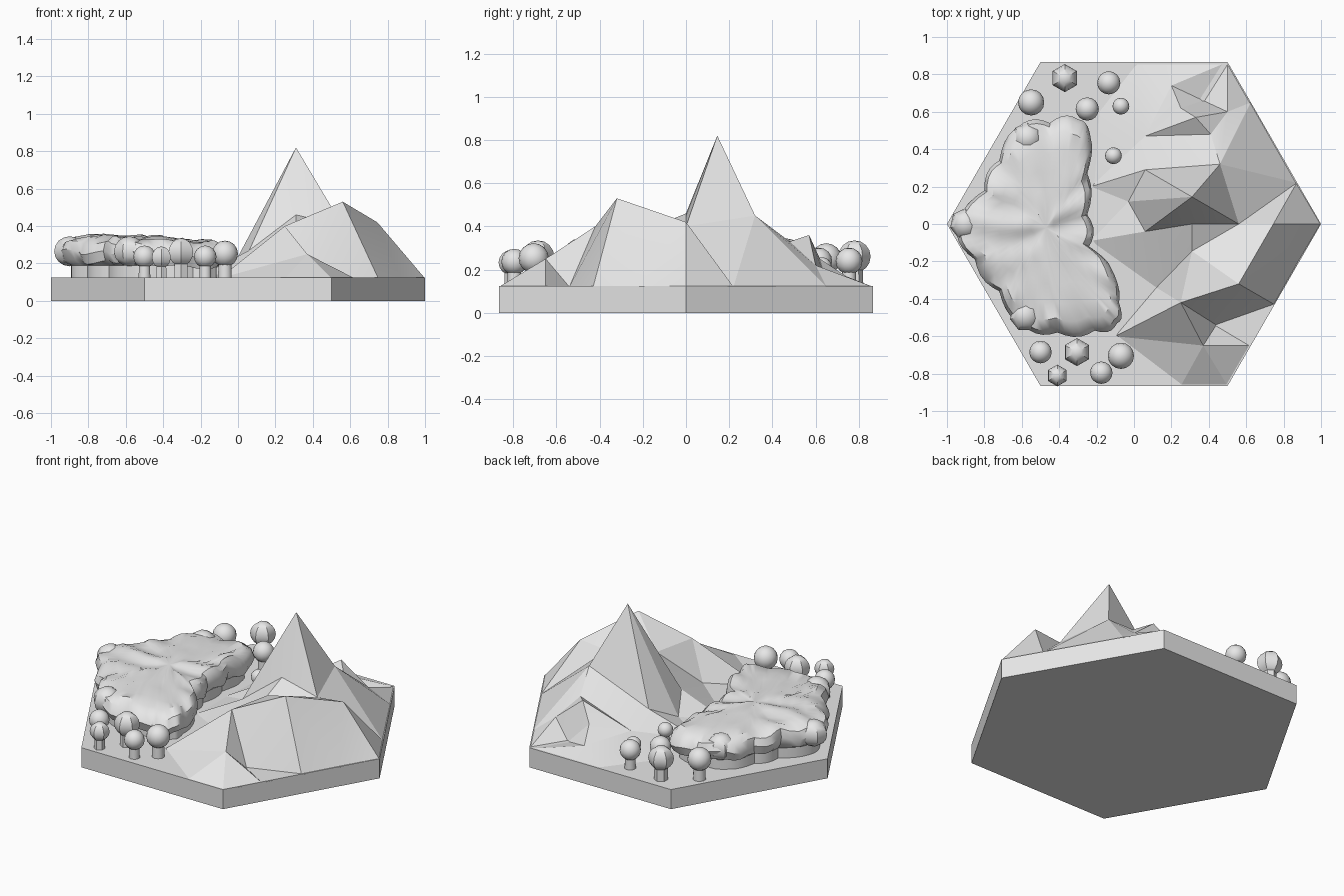
import bpy, bmesh, math
from mathutils import Vector
from mathutils.geometry import delaunay_2d_cdt

cube = bpy.data.objects.get("Cube")
if cube:
    bpy.data.objects.remove(cube, do_unlink=True)

# Single plain material
stone = bpy.data.materials.new("plain_grey")
stone.use_nodes = True
grey = (0.8, 0.8, 0.8, 1)
stone.diffuse_color = grey
stone.node_tree.nodes["Principled BSDF"].inputs["Base Color"].default_value = grey

GROUND = 0.125
FOOT = 0.12


def add_object(name, bm, smooth_angle=None):
    """Turn a bmesh into a named object with the shared material."""
    bmesh.ops.recalc_face_normals(bm, faces=bm.faces)
    mesh = bpy.data.meshes.new(name)
    bm.to_mesh(mesh)
    bm.free()
    mesh.materials.append(stone)
    obj = bpy.data.objects.new(name, mesh)
    bpy.context.collection.objects.link(obj)
    if smooth_angle:
        bpy.ops.object.select_all(action="DESELECT")
        obj.select_set(True)
        bpy.context.view_layer.objects.active = obj
        bpy.ops.object.shade_smooth_by_angle(angle=math.radians(smooth_angle))
    return obj


def bridge(bm, lower, upper):
    """Join two rings of vertices with quads."""
    n = len(lower)
    for i in range(n):
        j = (i + 1) % n
        bm.faces.new((lower[i], lower[j], upper[j], upper[i]))


# Hexagonal base slab
bm = bmesh.new()
corners = [(math.cos(i * math.pi / 3), math.sin(i * math.pi / 3)) for i in range(6)]
bottom = [bm.verts.new((x, y, 0)) for x, y in corners]
top = [bm.verts.new((x, y, GROUND)) for x, y in corners]
bridge(bm, bottom, top)
bm.faces.new(bottom)
bm.faces.new(top)
add_object("hex_base", bm)

# Mountain range: summits and ridge points, then feet at ground level
summits = [
    (.31, .145, .82), (.56, -.32, .53), (.25, -.42, .4), (.745, 0, .42),
    (.37, -.65, .25), (.33, .57, .36), (.31, 0, .46), (.31, -.145, .4),
    (.56, 0, .4), (.06, -.04, .27), (.06, .29, .27), (.46, .32, .45),
    (.41, .48, .33), (.06, .47, .2), (.12, -.34, .18), (.5, .6, .22),
    (.25, .62, .25), (.2, .74, .17), (-.03, .12, .18),
]
feet = [
    (-.23, -.09), (-.23, .2), (-.2, .61), (0, .866), (.5, .866), (.625, .65),
    (.87, .22), (1, 0), (.87, -.22), (.75, -.43), (.625, -.65), (.5, -.866),
    (.25, -.866), (.44, -.54), (-.1, -.6), (.37, .66),
]
points = [Vector(p) for p in summits] + [Vector((x, y, FOOT)) for x, y in feet]
ridges = [(0, 6), (0, 8), (0, 11), (0, 9), (0, 10), (1, 8), (1, 7), (2, 4), (3, 8)]
flat, _, tris, origin, _, _ = delaunay_2d_cdt(
    [p.xy for p in points], ridges, [], 0, 0.0001)
bm = bmesh.new()
verts = [bm.verts.new((v.x, v.y, points[src[0]].z if src else FOOT))
         for v, src in zip(flat, origin)]
for tri in tris:
    bm.faces.new([verts[i] for i in tri])
mountains = add_object("mountain_range", bm, 15)

# Forest canopy: scalloped outline swept through a rounded section
outline = [
    (-.08, -.42), (-.09, -.53), (-.21, -.57), (-.41, -.58), (-.6, -.54),
    (-.72, -.36), (-.85, -.19), (-.95, -.02), (-.8, .18), (-.72, .34),
    (-.62, .52), (-.45, .54), (-.3, .56), (-.23, .45), (-.25, .27),
    (-.25, .05), (-.24, -.12), (-.13, -.22),
]
section = [(.88, FOOT), (.88, .19), (.96, .2), (1, .25), (.96, .3), (.86, .325),
           (.7, .33), (.52, .335), (.34, .34), (.17, .34)]
center = Vector((-.47, -.02))
STEPS = 5
rim = []
for i, p in enumerate(outline):
    a, b = Vector(p), Vector(outline[i - 1])
    for k in range(STEPS):
        t = k / STEPS
        spot = b.lerp(a, t)
        out = (spot - center).normalized()
        rim.append(spot + out * 0.03 * math.sin(math.pi * t))


def canopy_height(x, y):
    """Rolling treetop waves with a gentle fall towards the mountains."""
    wave = math.sin(34 * y + 2 * math.sin(7 * x)) + 0.6 * math.sin(23 * x + 6 * y)
    return 0.011 * wave - 0.04 * (x + 0.5)


bm = bmesh.new()
rings = []
for level, (scale, z) in enumerate(section):
    ring = []
    for p in rim:
        q = center + (p - center) * scale
        lift = canopy_height(q.x, q.y) if level > 1 else 0
        ring.append(bm.verts.new((q.x, q.y, z + lift)))
    rings.append(ring)
for lower, upper in zip(rings, rings[1:]):
    bridge(bm, lower, upper)
peak = bm.verts.new((center.x, center.y, .34 + canopy_height(*center)))
for i, v in enumerate(rings[-1]):
    bm.faces.new((rings[-1][i - 1], v, peak))
bm.faces.new(rings[0])
add_object("forest_canopy", bm, 35)


# Larger bushy crowns on the canopy edge
def crown(name, x, y, z, radius, height, sides):
    bm = bmesh.new()
    bmesh.ops.create_uvsphere(bm, u_segments=sides, v_segments=8, radius=1)
    bmesh.ops.scale(bm, vec=(radius, radius, height), verts=bm.verts)
    bmesh.ops.translate(bm, vec=(x, y, z), verts=bm.verts)
    return add_object(name, bm, 35)


for i, (x, y) in enumerate([(-.57, .46), (-.9, 0), (-.58, -.49)]):
    crown(f"canopy_crown_{i + 1}", x, y, .265, .085, .08, 7)

# Single trees: x, y, crown radius, sides
trees = [
    (-.37, .78, .075, 6), (-.135, .755, .062, 16), (-.55, .65, .07, 16),
    (-.25, .615, .062, 16), (-.07, .63, .045, 16), (-.11, .365, .045, 16),
    (-.5, -.685, .06, 16), (-.305, -.685, .075, 6), (-.07, -.705, .07, 16),
    (-.41, -.81, .058, 6), (-.175, -.795, .06, 16),
]
for i, (x, y, radius, sides) in enumerate(trees):
    z = 0.14 + 1.6 * radius
    crown(f"tree_crown_{i + 1}", x, y, z, radius, radius, sides)
    bm = bmesh.new()
    bmesh.ops.create_cone(bm, cap_ends=True, segments=min(sides, 10),
                          radius1=radius * .55, radius2=radius * .5, depth=z - FOOT)
    bmesh.ops.translate(bm, vec=(x, y, (z + FOOT) / 2), verts=bm.verts)
    add_object(f"tree_trunk_{i + 1}", bm, 40)
